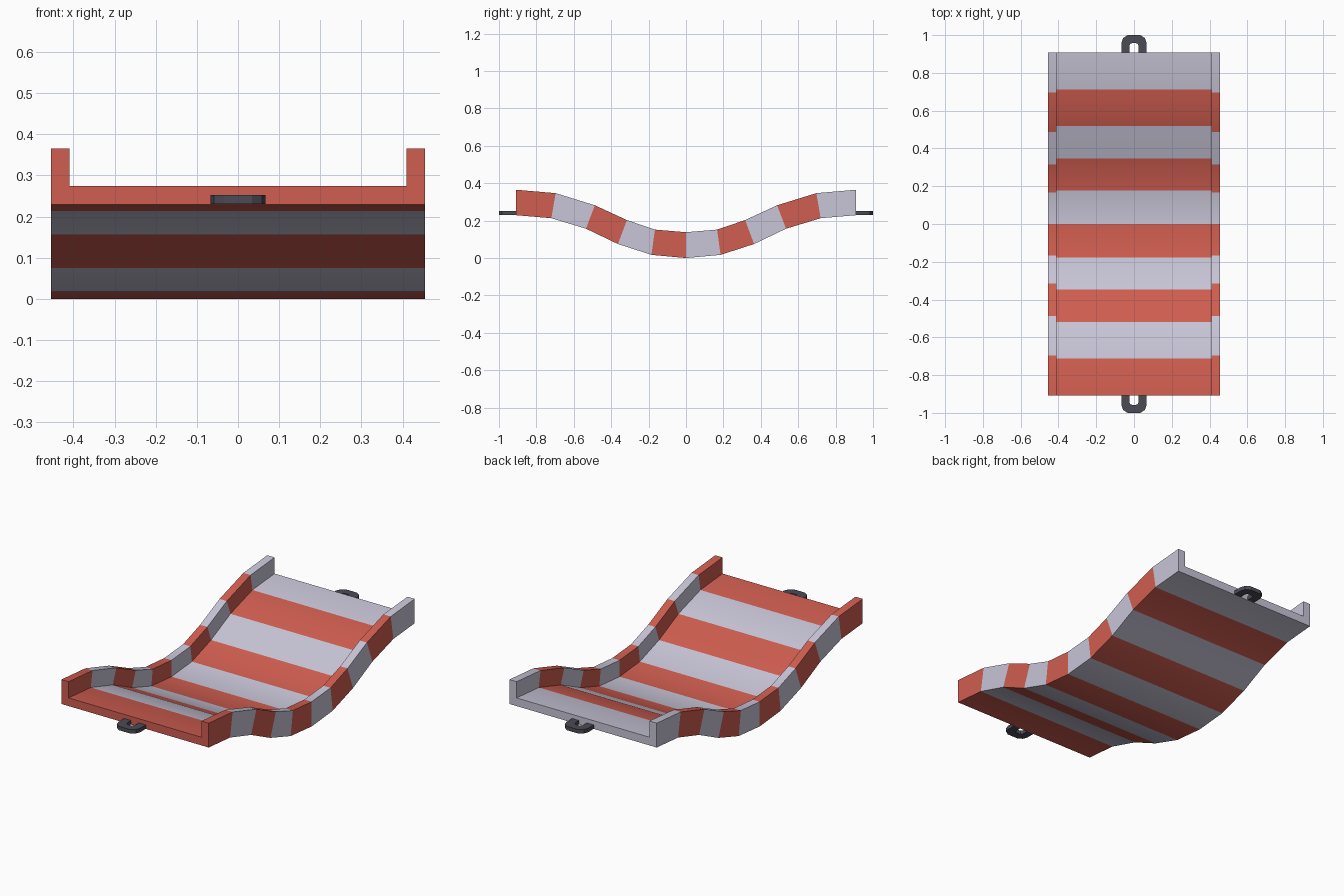
import bpy, bmesh, math

if "Cube" in bpy.data.objects:
    bpy.data.objects.remove(bpy.data.objects["Cube"])


def material(name, rgb):
    m = bpy.data.materials.new(name)
    m.diffuse_color = (*rgb, 1)
    m.use_nodes = True
    m.node_tree.nodes["Principled BSDF"].inputs["Base Color"].default_value = m.diffuse_color
    return m


red = material("coral red", (0.63, 0.11, 0.08))
white = material("pale lilac white", (0.58, 0.56, 0.68))
dark = material("dark grey metal", (0.07, 0.07, 0.09))


def finish(bm, name, mats):
    bmesh.ops.recalc_face_normals(bm, faces=bm.faces)
    me = bpy.data.meshes.new(name)
    bm.to_mesh(me)
    bm.free()
    for m in mats:
        me.materials.append(m)
    ob = bpy.data.objects.new(name, me)
    bpy.context.collection.objects.link(ob)
    for p in me.polygons:
        p.use_smooth = True
    me.set_sharp_from_angle(angle=math.radians(30))
    return ob


# half of the side profile: (bottom y, bottom z, rim y, rim z)
half = [(0, 0, 0, 0.138), (0.185, 0.017, 0.166, 0.152), (0.364, 0.075, 0.316, 0.203),
        (0.535, 0.157, 0.487, 0.282), (0.72, 0.213, 0.697, 0.347), (0.908, 0.229, 0.908, 0.365)]
stations = [(-a, b, -c, d) for a, b, c, d in half[:0:-1]] + half

# U-shaped cross-section: (x, fraction of height from bottom to rim)
W, I, F = 0.455, 0.41, 0.335
section = [(-W, 0), (W, 0), (W, F), (W, 1), (I, 1), (I, F), (-I, F), (-I, 1), (-W, 1), (-W, F)]

# striped dipping track with side walls
bm = bmesh.new()
rings = []
for yb, zb, yt, zt in stations:
    rings.append([bm.verts.new((x, yb + (yt - yb) * t, zb + (zt - zb) * t)) for x, t in section])
n = len(section)
for k in range(len(rings) - 1):
    for i in range(n):
        j = (i + 1) % n
        f = bm.faces.new((rings[k][i], rings[k][j], rings[k + 1][j], rings[k + 1][i]))
        f.material_index = k % 2
# end caps: floor strip and both wall ends
for ring, mi in ((rings[0], 0), (rings[-1], 1)):
    for ids in ((0, 1, 2, 5, 6, 9), (2, 3, 4, 5), (6, 7, 8, 9)):
        bm.faces.new([ring[i] for i in ids]).material_index = mi
finish(bm, "striped_dip_track", [red, white])

# U-shaped connector loops at both ends
outer = [(0.067, 0.905), (0.067, 0.958), (0.058, 0.984), (0.034, 1.0)]
inner = [(0.024, 0.905), (0.024, 0.945), (0.018, 0.955), (0.010, 0.957)]
outer += [(-x, y) for x, y in outer[::-1]]
inner += [(-x, y) for x, y in inner[::-1]]
for name, s in (("front_connector_loop", -1), ("back_connector_loop", 1)):
    bm = bmesh.new()
    o = [bm.verts.new((x, s * y, 0.23)) for x, y in outer]
    c = [bm.verts.new((x, s * y, 0.23)) for x, y in inner]
    faces = [bm.faces.new((o[i], o[i + 1], c[i + 1], c[i])) for i in range(len(o) - 1)]
    ext = bmesh.ops.extrude_face_region(bm, geom=faces, use_keep_orig=True)
    top = [g for g in ext["geom"] if isinstance(g, bmesh.types.BMVert)]
    bmesh.ops.translate(bm, verts=top, vec=(0, 0, 0.022))
    finish(bm, name, [dark])
